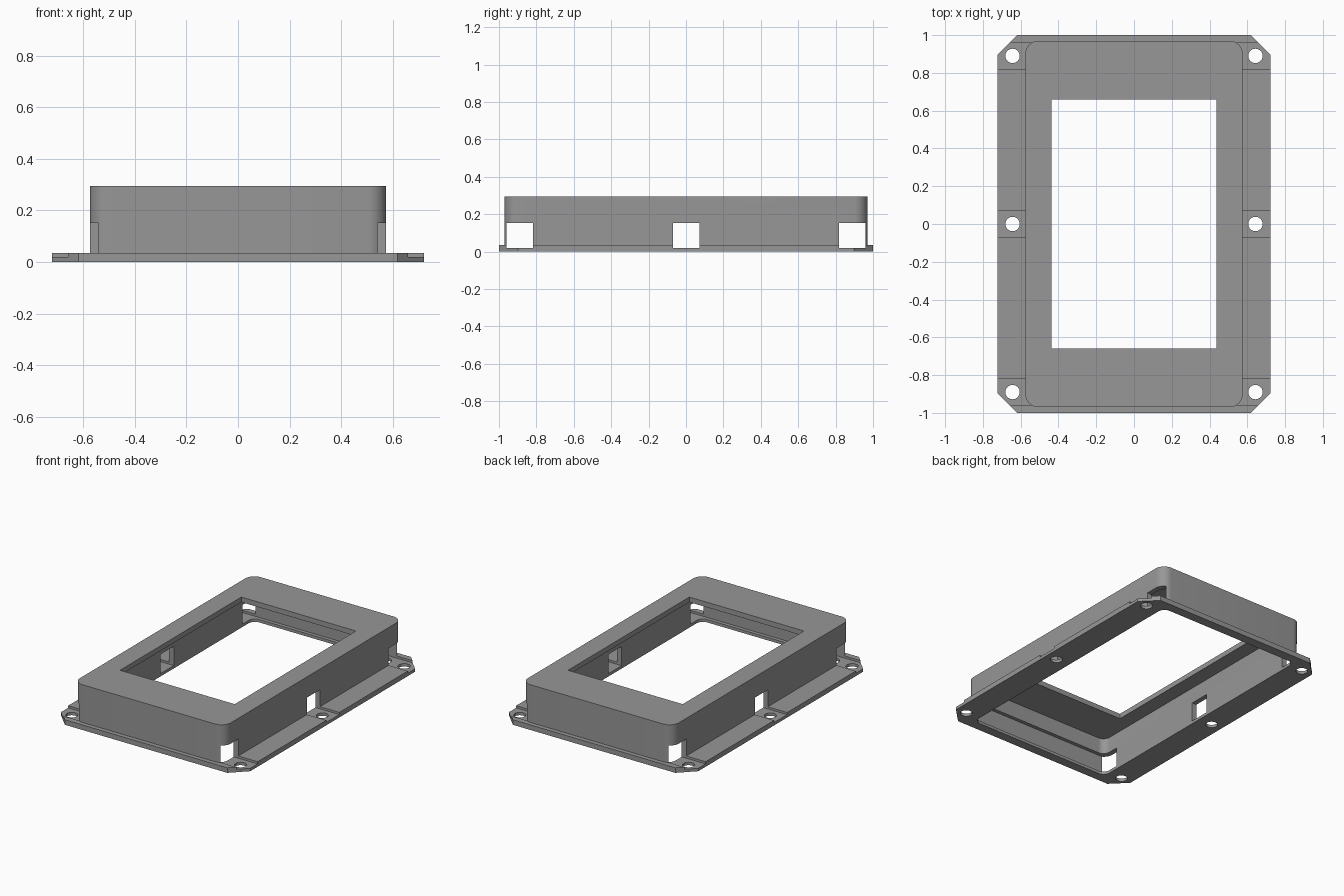
import bpy, bmesh, math

if "Cube" in bpy.data.objects:
    bpy.data.objects.remove(bpy.data.objects["Cube"])

grey = bpy.data.materials.new("mid grey")
grey.diffuse_color = (0.31, 0.31, 0.31, 1)
grey.use_nodes = True
grey.node_tree.nodes["Principled BSDF"].inputs["Base Color"].default_value = grey.diffuse_color


def prism(name, outline, z0, z1):
    """Extrude a closed 2D outline from z0 to z1."""
    bm = bmesh.new()
    face = bm.faces.new([bm.verts.new((x, y, z0)) for x, y in outline])
    top = bmesh.ops.extrude_face_region(bm, geom=[face])["geom"]
    bmesh.ops.translate(bm, vec=(0, 0, z1 - z0),
                        verts=[v for v in top if isinstance(v, bmesh.types.BMVert)])
    bmesh.ops.recalc_face_normals(bm, faces=bm.faces)
    mesh = bpy.data.meshes.new(name)
    bm.to_mesh(mesh)
    bm.free()
    mesh.materials.append(grey)
    ob = bpy.data.objects.new(name, mesh)
    bpy.context.collection.objects.link(ob)
    return ob


def rounded(hx, hy, r, steps=10):
    """Rounded rectangle outline; steps=1 gives chamfered corners."""
    pts = []
    for q, (sx, sy) in enumerate([(1, 1), (-1, 1), (-1, -1), (1, -1)]):
        for i in range(steps + 1):
            a = math.pi / 2 * (q + i / steps)
            pts.append((sx * (hx - r) + r * math.cos(a), sy * (hy - r) + r * math.sin(a)))
    return pts


def rect(hx, y0, y1):
    return [(-hx, y0), (hx, y0), (hx, y1), (-hx, y1)]


def circle(cx, cy, r, n=32):
    return [(cx + r * math.cos(2 * math.pi * i / n), cy + r * math.sin(2 * math.pi * i / n))
            for i in range(n)]


def combine(target, tool, operation):
    """Apply a boolean and discard the tool."""
    tool.hide_render = True
    mod = target.modifiers.new("bool", "BOOLEAN")
    mod.operation, mod.object, mod.solver = operation, tool, "EXACT"
    bpy.context.view_layer.update()
    graph = bpy.context.evaluated_depsgraph_get()
    mesh = bpy.data.meshes.new_from_object(target.evaluated_get(graph))
    target.modifiers.clear()
    target.data = mesh
    bpy.data.objects.remove(tool)


# Mounting flange with chamfered corners, joined to the raised shell
frame = prism("bezel_frame", rounded(0.722, 1.0, 0.103, 1), 0, 0.035)
combine(frame, prism("shell", rounded(0.575, 0.97, 0.07), 0.01, 0.295), "UNION")

# Hollow inside, open at the bottom, and the display opening in the top
combine(frame, prism("cavity", rounded(0.54, 0.935, 0.05), -0.1, 0.26), "DIFFERENCE")
combine(frame, prism("display_opening", rect(0.437, -0.66, 0.66), 0.2, 0.4), "DIFFERENCE")

# Side windows that also recess the flange around the screws
for y0, y1 in ((-0.96, -0.818), (-0.07, 0.072), (0.818, 0.96)):
    combine(frame, prism("window_cutter", rect(1.0, y0, y1), 0.02, 0.152), "DIFFERENCE")

# Screw holes
for x in (-0.643, 0.643):
    for y in (-0.89, 0, 0.89):
        combine(frame, prism("screw_cutter", circle(x, y, 0.038), -0.1, 0.1), "DIFFERENCE")

# One material and smooth round corners with sharp edges kept
frame.data.materials.clear()
frame.data.materials.append(grey)
for p in frame.data.polygons:
    p.material_index = 0
bpy.context.view_layer.objects.active = frame
frame.select_set(True)
bpy.ops.object.shade_smooth_by_angle(angle=math.radians(30))
